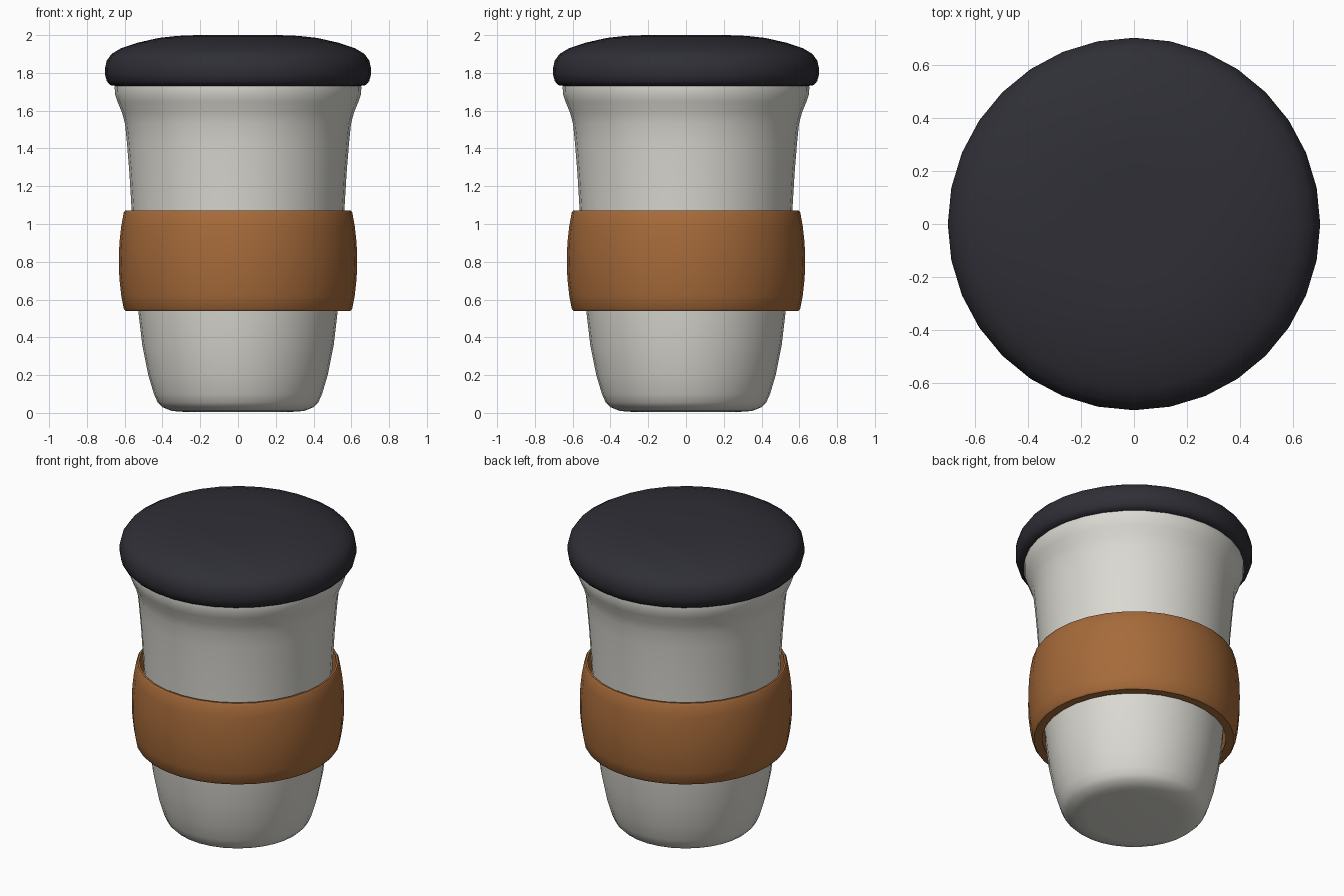
import bpy, bmesh, math

cube = bpy.data.objects.get("Cube")
if cube:
    bpy.data.objects.remove(cube, do_unlink=True)

SIDES = 32


def material(name, rgb, rough):
    m = bpy.data.materials.new(name)
    m.use_nodes = True
    m.diffuse_color = (*rgb, 1)
    bsdf = m.node_tree.nodes["Principled BSDF"]
    bsdf.inputs["Base Color"].default_value = (*rgb, 1)
    bsdf.inputs["Roughness"].default_value = rough
    return m


def lathe(name, profile, mat, closed=False):
    """Spin an (r, z) profile, listed bottom to top on its outer side."""
    bm = bmesh.new()
    verts = [bm.verts.new((r, 0, z)) for r, z in profile]
    pairs = list(zip(verts, verts[1:]))
    if closed:
        pairs.append((verts[-1], verts[0]))
    edges = [bm.edges.new(p) for p in pairs]
    bmesh.ops.spin(bm, geom=verts + edges, cent=(0, 0, 0), axis=(0, 0, 1),
                   angle=math.tau, steps=SIDES, use_merge=False)
    bmesh.ops.remove_doubles(bm, verts=bm.verts, dist=0.0005)
    bmesh.ops.recalc_face_normals(bm, faces=bm.faces)
    mesh = bpy.data.meshes.new(name)
    bm.to_mesh(mesh)
    bm.free()
    mesh.materials.append(mat)
    ob = bpy.data.objects.new(name, mesh)
    bpy.context.collection.objects.link(ob)
    bpy.ops.object.select_all(action='DESELECT')
    ob.select_set(True)
    bpy.context.view_layer.objects.active = ob
    bpy.ops.object.shade_smooth_by_angle(angle=math.radians(50))
    return ob


ceramic = material("warm white ceramic", (0.70, 0.69, 0.64), 0.4)
leather = material("tan brown sleeve", (0.38, 0.145, 0.042), 0.6)
rubber = material("dark slate lid", (0.028, 0.028, 0.037), 0.6)

# Cup: rounded foot, gentle taper, flared rim, with an inner wall
lathe("cup_body", [
    (0, 0.005), (0.28, 0.005), (0.35, 0.01), (0.4, 0.03), (0.425, 0.055),
    (0.445, 0.1), (0.475, 0.2), (0.507, 0.36), (0.528, 0.54), (0.548, 0.8),
    (0.563, 1.07), (0.575, 1.27), (0.588, 1.43), (0.598, 1.53),
    (0.614, 1.59), (0.637, 1.645), (0.651, 1.685), (0.653, 1.72),
    (0.65, 1.76), (0.6, 1.76), (0.55, 1.5), (0.5, 0.8), (0.42, 0.15),
    (0.3, 0.08), (0, 0.08)], ceramic)

# Sleeve: bulging band around the cup
lathe("grip_sleeve", [
    (0.545, 0.54), (0.595, 0.54), (0.605, 0.552), (0.618, 0.62),
    (0.628, 0.71), (0.631, 0.8), (0.628, 0.9), (0.618, 0.99),
    (0.605, 1.06), (0.597, 1.072), (0.585, 1.072), (0.575, 0.9)],
    leather, closed=True)

# Lid: softly domed cap with a rounded overhanging edge
lathe("lid", [
    (0, 1.73), (0.64, 1.73), (0.675, 1.735), (0.694, 1.755), (0.704, 1.79),
    (0.704, 1.825), (0.695, 1.865), (0.67, 1.9), (0.62, 1.93),
    (0.53, 1.96), (0.42, 1.985), (0.32, 1.996), (0.22, 2.0), (0, 2.0)],
    rubber)
